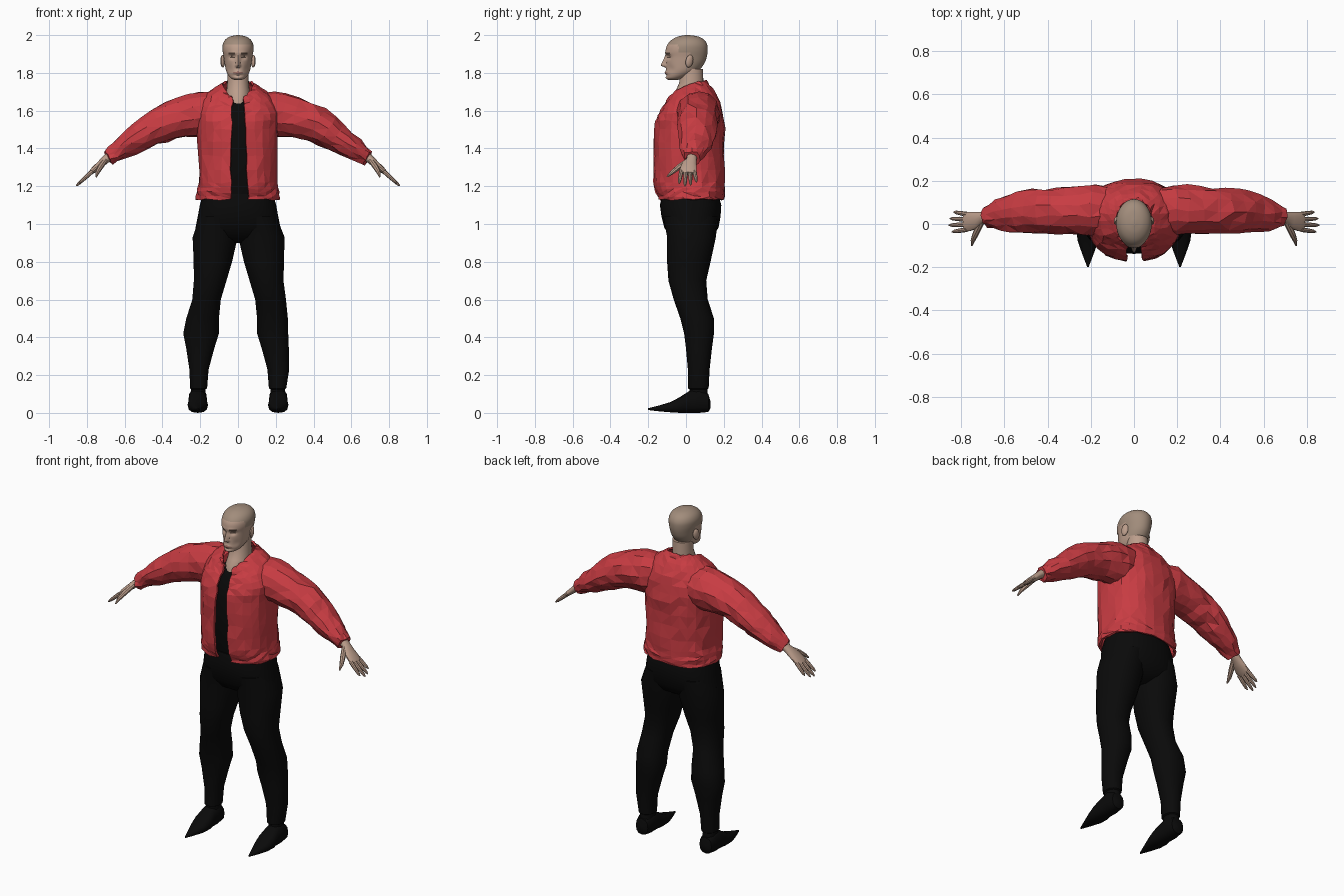
import bpy, bmesh, random
from math import sin, cos, asin, pi, exp, radians
from mathutils import Vector, Matrix

random.seed(4)
cube = bpy.data.objects.get("Cube")
if cube:
    bpy.data.objects.remove(cube)


def material(name, rgb):
    m = bpy.data.materials.new(name)
    m.use_nodes = True
    m.diffuse_color = (*rgb, 1)
    bsdf = m.node_tree.nodes["Principled BSDF"]
    bsdf.inputs["Base Color"].default_value = (*rgb, 1)
    bsdf.inputs["Roughness"].default_value = 0.8
    return m


red = material("red cloth", (0.58, 0.045, 0.055))
black = material("black cloth", (0.003, 0.003, 0.003))
skin = material("skin", (0.5, 0.34, 0.26))
scalp = material("shaved scalp", (0.36, 0.265, 0.2))
lip = material("lips", (0.33, 0.16, 0.13))
brow = material("dark brown", (0.09, 0.06, 0.045))


def finish(name, bm, mats, smooth=True):
    bmesh.ops.recalc_face_normals(bm, faces=bm.faces)
    me = bpy.data.meshes.new(name)
    bm.to_mesh(me)
    bm.free()
    for m in mats:
        me.materials.append(m)
    if smooth:
        me.polygons.foreach_set("use_smooth", [True] * len(me.polygons))
        me.set_sharp_from_angle(angle=radians(40))
    ob = bpy.data.objects.new(name, me)
    bpy.context.collection.objects.link(ob)
    return ob


def loft(rings, closed=True):
    """Skin a list of point rings; open rings make an uncapped sheet."""
    bm = bmesh.new()
    vs = [[bm.verts.new(p) for p in r] for r in rings]
    n = len(vs[0])
    for a, b in zip(vs, vs[1:]):
        for i in range(n if closed else n - 1):
            j = (i + 1) % n
            bm.faces.new((a[i], a[j], b[j], b[i]))
    if closed:
        bm.faces.new(vs[0])
        bm.faces.new(vs[-1])
    return bm


def spline(rows, steps):
    """Catmull-Rom rows in between the given rows."""
    out = []
    for i in range(len(rows) - 1):
        quad = rows[max(i - 1, 0)], rows[i], rows[i + 1], rows[min(i + 2, len(rows) - 1)]
        for k in range(steps):
            t = k / steps
            out.append([b + 0.5 * t * (c - a + t * (2 * a - 5 * b + 4 * c - d + t * (3 * (b - c) + d - a)))
                        for a, b, c, d in zip(*quad)])
    return out + [list(rows[-1])]


def power(v, e):
    return abs(v) ** e * (1 if v > 0 else -1)


def oval(zf, zb, yf, yb, x0, x1, n, e=1.0, gap=None):
    """Level ring from front (zf, yf) to back (zb, yb), with an optional front gap."""
    cx, rx, cy, ry = (x0 + x1) / 2, (x1 - x0) / 2, (yf + yb) / 2, (yb - yf) / 2
    start, end, div = 0, 2 * pi, n
    if gap:
        start = asin((gap[0] / rx) ** (1 / e))
        end, div = 2 * pi - asin((gap[1] / rx) ** (1 / e)), n - 1
    ring = []
    for i in range(n):
        a = start + (end - start) * i / div
        ring.append((cx + rx * power(sin(a), e), cy - ry * power(cos(a), e),
                     zb + (zf - zb) * ((1 + cos(a)) / 2) ** 2))
    return ring


def tube(rows, n):
    """Limb through (x, y, z, radius, y radius) rows."""
    pts = [Vector(r[:3]) for r in rows]
    rings = []
    for i, r in enumerate(rows):
        t = (pts[min(i + 1, len(pts) - 1)] - pts[max(i - 1, 0)]).normalized()
        v = (Vector((0, 1, 0)) - t * t.y).normalized()
        u = t.cross(v)
        rings.append([pts[i] + u * r[3] * cos(2 * pi * k / n) + v * r[4] * sin(2 * pi * k / n)
                      for k in range(n)])
    return loft(rings)


def crease(bm, amount):
    """Irregular facets, as in crumpled cloth."""
    for v in bm.verts:
        v.co += Vector([random.uniform(-amount, amount) for _ in range(3)])
    bmesh.ops.triangulate(bm, faces=bm.faces)


# Jacket body: open at the front, rising to the collar
jacket_rows = [(1.13, 1.13, -.14, .195, .215), (1.17, 1.17, -.155, .2, .212), (1.22, 1.22, -.165, .2, .202),
               (1.36, 1.36, -.165, .195, .203), (1.5, 1.5, -.165, .2, .208), (1.57, 1.6, -.145, .188, .21),
               (1.62, 1.68, -.115, .155, .18), (1.65, 1.73, -.1, .12, .12), (1.67, 1.755, -.085, .105, .078)]
rings = []
for zf, zb, yf, yb, rx in spline(jacket_rows, 2):
    open_up = max(0, 1.65 - zf) / 0.52
    rings.append(oval(zf, zb, yf, yb, -rx, rx, 26, 0.85, (.03 + .025 * open_up, .03 + .008 * open_up)))
bm = loft(rings, closed=False)
crease(bm, 0.005)
jacket = finish("jacket_body", bm, [red], smooth=False)
shell = jacket.modifiers.new("thickness", "SOLIDIFY")
shell.thickness, shell.offset = 0.012, 0

# Undershirt
shirt = [(1.12, -.11, .16, .17), (1.25, -.138, .17, .175), (1.5, -.138, .17, .175),
         (1.57, -.118, .15, .16), (1.62, -.095, .12, .12), (1.65, -.075, .1, .07)]
finish("undershirt", loft([oval(z, z, a, b, -r, r, 24, 0.85) for z, a, b, r in shirt]), [black])

# Hips and legs
hips = [(1.16, -.125, .17, .185), (1.1, -.138, .187, .202), (1.04, -.13, .183, .213),
        (.98, -.115, .172, .225), (.93, -.08, .14, .17), (.9, -.03, .09, .06)]
finish("trouser_hips", loft([oval(z, z, a, b, -r, r, 28, 0.85) for z, a, b, r in hips]), [black])

# Rows: height, inner edge, outer edge left, outer edge right, front, back
leg_rows = [(1.04, .005, .205, .205, -.12, .17), (.93, .0, .248, .242, -.1, .158), (.8, .03, .245, .236, -.1, .13),
            (.7, .06, .242, .235, -.093, .107), (.6, .09, .255, .243, -.065, .115), (.5, .1, .265, .275, -.03, .148),
            (.42, .1, .267, .291, -.01, .148), (.34, .125, .27, .275, .0, .137), (.23, .155, .272, .258, .01, .125),
            (.13, .163, .256, .254, .01, .12), (.125, .172, .248, .248, .018, .113), (.05, .17, .25, .25, .02, .12)]
# Rows: position front to back, bottom, top, half width
foot_rows = [(.13, .025, .06, .02), (.118, .005, .1, .04), (.07, 0, .13, .05), (.02, 0, .118, .047),
             (-.03, 0, .085, .054), (-.08, .003, .058, .047), (-.14, .008, .04, .026), (-.2, .015, .025, .003)]
# Rows: centre, radius, half depth
sleeve_rows = [(.08, .06, 1.60, .09, .1), (.18, .065, 1.582, .123, .117), (.3, .062, 1.562, .108, .11),
               (.42, .06, 1.523, .096, .103), (.52, .055, 1.458, .077, .097), (.62, .042, 1.395, .056, .075),
               (.69, .032, 1.35, .042, .046)]

for side, s in (("left", 1), ("right", -1)):
    rings = []
    for z, inner, out_l, out_r, yf, yb in leg_rows:
        x0, x1 = sorted((s * inner, s * (out_l if s > 0 else out_r)))
        rings.append(oval(z, z, yf, yb, x0, x1, 18, 0.92))
    finish(side + "_trouser_leg", loft(rings), [black])

    rings = []
    for y, z0, z1, w in foot_rows:
        rings.append([(s * .213 + w * power(cos(k * pi / 6), .8), y,
                       (z0 + z1) / 2 + (z1 - z0) / 2 * power(sin(k * pi / 6), .8)) for k in range(12)])
    finish(side + "_shoe", loft(rings), [black])

    bm = tube([(s * x, *rest) for x, *rest in spline(sleeve_rows, 2)], 13)
    crease(bm, 0.007)
    finish(side + "_sleeve", bm, [red], smooth=False)

    # Hand: palm, four fingers and a thumb
    palm = [(.665, .032, 1.37, .025, .028), (.7, .03, 1.342, .022, .027), (.73, .018, 1.315, .019, .04),
            (.765, .012, 1.285, .016, .046), (.785, .01, 1.268, .01, .044)]
    finish(side + "_palm", tube([(s * x, *r) for x, *r in palm], 14), [skin])
    for k, reach in enumerate((.062, .08, .085, .07)):
        y = .045 - .0235 * k
        root = Vector((s * .772, y, 1.278))
        tip = root + Vector((s * reach, .3 * (y - .01), -.9 * reach))
        rows = [(*root.lerp(tip, t), r, r) for t, r in ((0, .0115), (.45, .0105), (.85, .008), (1, .003))]
        finish(f"{side}_finger_{k + 1}", tube(rows, 8), [skin])
    thumb = [(.705, .01, 1.335, .014, .014), (.73, -.04, 1.3, .015, .015), (.745, -.075, 1.272, .011, .011),
             (.75, -.1, 1.25, .004, .004)]
    finish(side + "_thumb", tube([(s * x, *r) for x, *r in thumb], 8), [skin])

    # Ear
    bm = bmesh.new()
    place = (Matrix.Translation((s * .081, .018, 1.862)) @ Matrix.Rotation(radians(-12), 4, "X")
             @ Matrix.Rotation(radians(s * 20), 4, "Z") @ Matrix.Diagonal((.011, .021, .034, 1)))
    bmesh.ops.create_uvsphere(bm, u_segments=12, v_segments=8, radius=1, matrix=place)
    finish(side + "_ear", bm, [skin])

# Neck and upper chest
neck = [(1.63, -.085, .09, .06), (1.67, -.078, .095, .064), (1.7, -.056, .095, .062),
        (1.75, -.035, .092, .057), (1.82, -.03, .09, .056)]
finish("neck", loft([oval(z, z, a, b, -r, r, 24) for z, a, b, r in neck]), [skin])

# Head: smooth loft, then facial relief
head_rows = [(1.763, -.092, -.04, .02), (1.772, -.103, -.01, .038), (1.79, -.106, .03, .053),
             (1.815, -.106, .07, .064), (1.85, -.105, .097, .071), (1.885, -.106, .11, .076),
             (1.92, -.108, .115, .082), (1.95, -.098, .112, .081), (1.975, -.076, .096, .068),
             (1.992, -.043, .066, .043), (2.0, -.005, .02, .008)]
bm = loft([oval(z, z, a, b, -r, r, 64) for z, a, b, r in spline(head_rows, 6)])


def bump(x, z, cx, cz, w, h):
    return exp(-((x - cx) / w) ** 2 - ((z - cz) / h) ** 2)


for v in bm.verts:
    x, z = abs(v.co.x), v.co.z
    if v.co.y < -.03:
        width = .008 + .007 * max(0, min(1, (1.885 - z) / .045))
        nose = max(0, 1 - (x / width) ** 2) if x < width else 0
        nose *= max(0, min((1.9 - z) / .055, (z - 1.826) / .012, 1))
        v.co.y += (.013 * bump(x, z, .03, 1.883, .015, .011) - .005 * bump(x, z, .025, 1.905, .025, .008)
                   - .027 * nose - .007 * bump(x, z, 0, 1.801, .022, .009)
                   + .004 * bump(x, z, 0, 1.787, .03, .006) - .004 * bump(x, z, 0, 1.772, .02, .009)
                   + .006 * bump(x, z, .045, 1.82, .014, .02))
for f in bm.faces:
    c = f.calc_center_median()
    x, y, z = abs(c.x), c.y, c.z
    hairline = 1.95 if y < -.04 else 1.91 if y < .025 else 1.825
    if z > hairline:
        f.material_index = 1
    elif y < -.03:
        if x < .026 and abs(z - 1.801) < .008 * (1 - x / .035):
            f.material_index = 2
        elif (.012 < x < .05 and abs(z - 1.902) < .004) or ((x - .031) / .013) ** 2 + ((z - 1.883) / .005) ** 2 < 1:
            f.material_index = 3
finish("head", bm, [skin, scalp, lip, brow])
